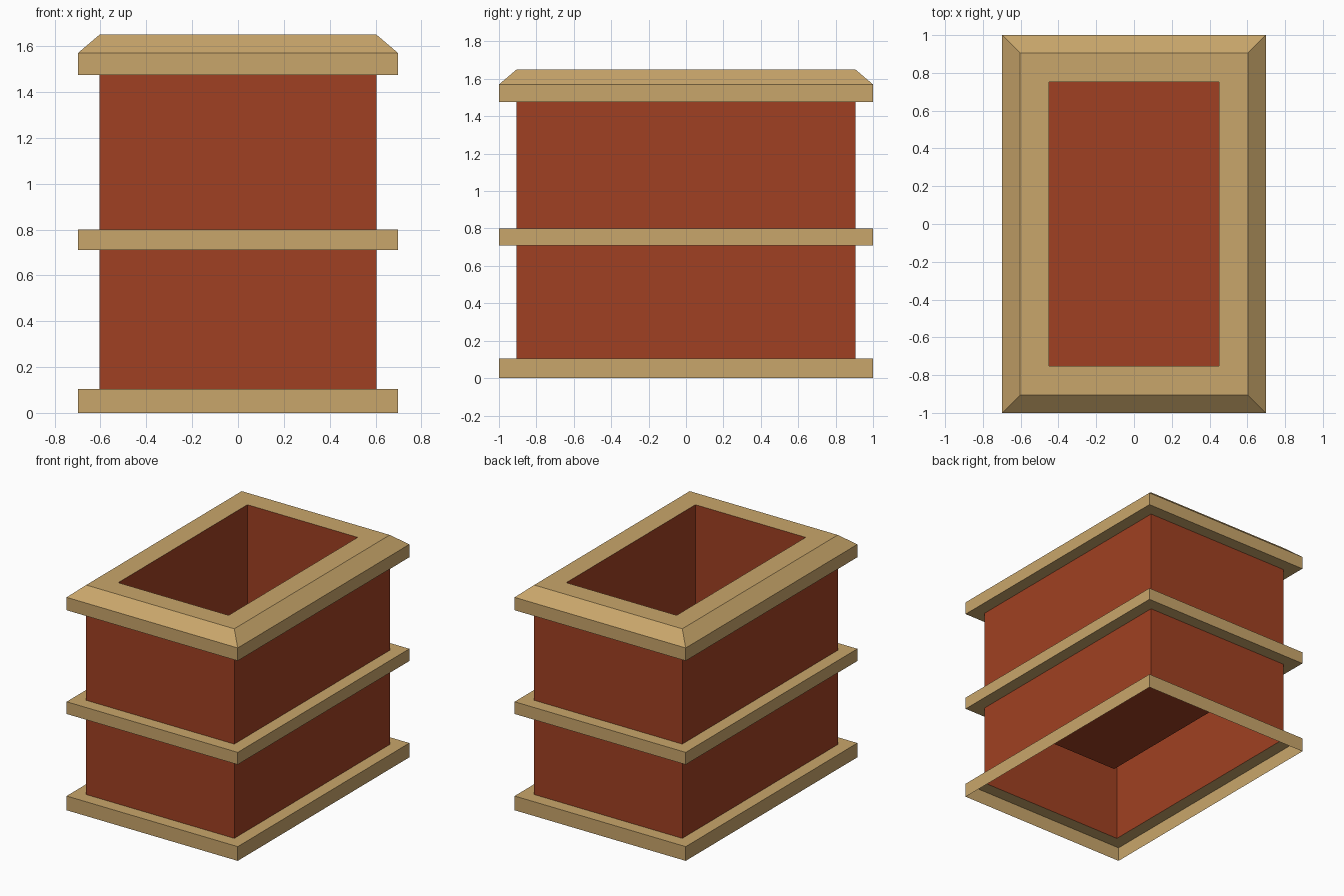
import bpy
import bmesh

if "Cube" in bpy.data.objects:
    bpy.data.objects.remove(bpy.data.objects["Cube"])

HX, HY = 0.698, 1.0          # half size at the widest trim
WALL, SHAFT = 0.094, 0.248   # insets of the walls and of the inner shaft


def material(name, rgb):
    m = bpy.data.materials.new(name)
    m.diffuse_color = (*[(c / 255 / 12.92 if c < 11 else ((c / 255 + 0.055) / 1.055) ** 2.4)
                         for c in rgb], 1)
    m.use_nodes = True
    m.node_tree.nodes["Principled BSDF"].inputs["Base Color"].default_value = m.diffuse_color
    return m


tan = material("tan stone", (201, 166, 107))
red = material("brick red", (160, 64, 34))


def shell(name, profile, mat, floor=False):
    """Sweep a profile of (inset, height) points around the rectangle."""
    bm = bmesh.new()
    rings = [[bm.verts.new((sx * (HX - d), sy * (HY - d), z))
              for sx, sy in ((-1, -1), (1, -1), (1, 1), (-1, 1))]
             for d, z in profile]
    for lo, hi in zip(rings, rings[1:]):
        for i in range(4):
            j = (i + 1) % 4
            bm.faces.new((lo[i], lo[j], hi[j], hi[i]))
    if floor:
        bm.faces.new(rings[-1])
    me = bpy.data.meshes.new(name)
    bm.to_mesh(me)
    bm.free()
    me.materials.append(mat)
    ob = bpy.data.objects.new(name, me)
    bpy.context.collection.objects.link(ob)


# The body is one thin skin, open underneath
shell("base_trim", [(0, 0), (0, 0.105), (WALL, 0.105)], tan)
shell("lower_wall", [(WALL, 0.105), (WALL, 0.71)], red)
shell("middle_trim", [(WALL, 0.71), (0, 0.71), (0, 0.8), (WALL, 0.8)], tan)
shell("upper_wall", [(WALL, 0.8), (WALL, 1.475)], red)

# Bevelled cap with a flat rim around the opening
shell("cap", [(WALL, 1.475), (0, 1.475), (0, 1.57), (WALL, 1.65), (SHAFT, 1.65)], tan)

# Sunken shaft with a closed floor
shell("inner_shaft", [(SHAFT, 1.65), (SHAFT, 0.54)], red, floor=True)
